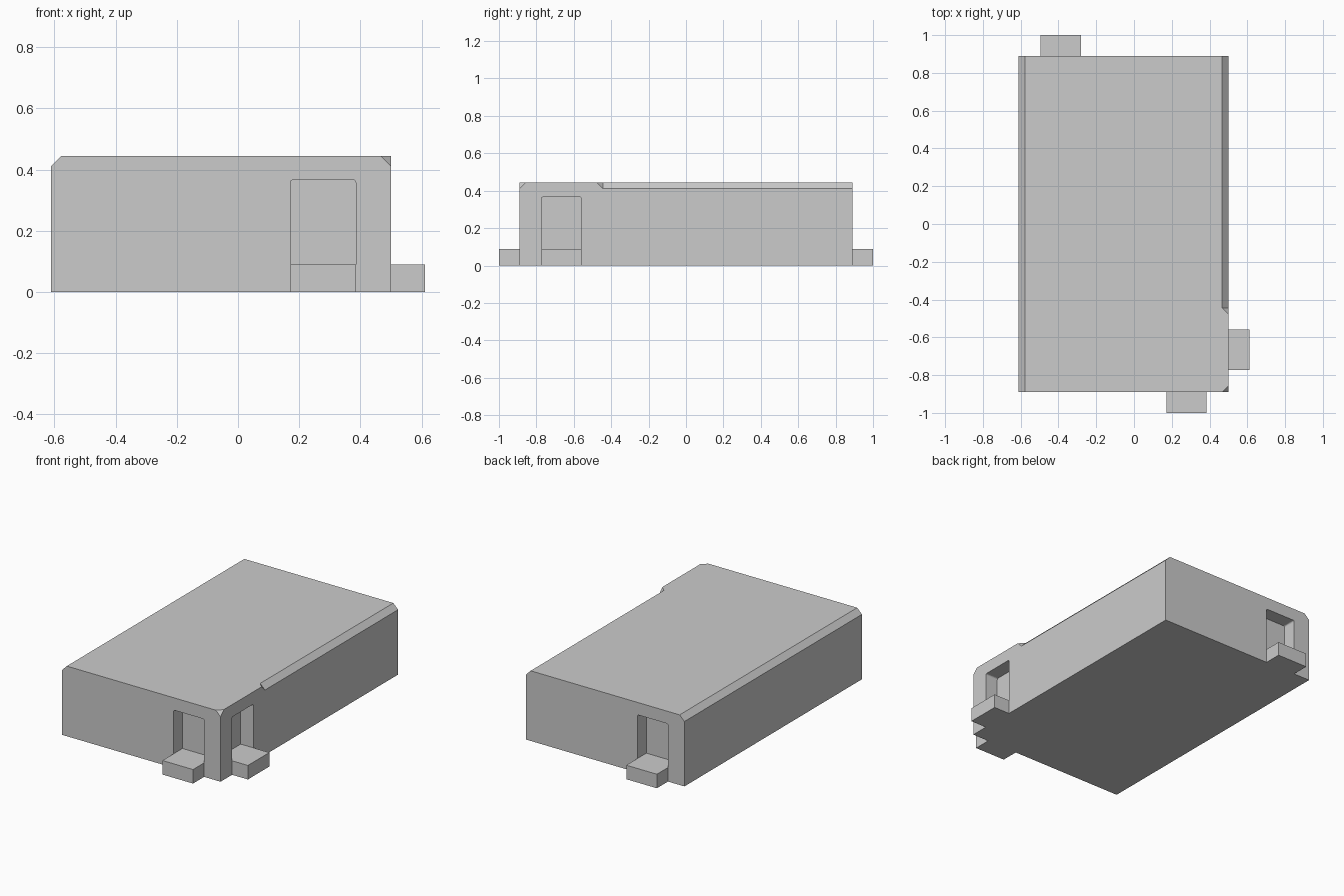
import bpy, bmesh, math
from mathutils import Matrix, Vector

if "Cube" in bpy.data.objects:
    bpy.data.objects.remove(bpy.data.objects["Cube"])

U = 1 / 9                      # building module
X0, X1 = -5.5 * U, 4.5 * U     # side walls
Y = 8 * U                      # front and back walls
H = 4 * U                      # roof height
C = 0.3 * U                    # roof edge chamfer
E = 0.02                       # cutter overshoot
DEPTH, HALF = 0.8 * U, 0.107   # doorway recess depth and half width
DOOR_TOP, STEP_H, R = 0.366, 0.8 * U, 0.009

grey = bpy.data.materials.new("plain grey")
grey.diffuse_color = (0.6, 0.6, 0.6, 1)
grey.use_nodes = True
grey.node_tree.nodes["Principled BSDF"].inputs["Base Color"].default_value = grey.diffuse_color


def hull(name, points, matrix=Matrix(), cutter=False):
    bm = bmesh.new()
    for p in points:
        bm.verts.new(matrix @ Vector(p))
    bmesh.ops.convex_hull(bm, input=bm.verts[:])
    bmesh.ops.dissolve_limit(bm, angle_limit=0.01, verts=bm.verts[:], edges=bm.edges[:])
    bmesh.ops.recalc_face_normals(bm, faces=bm.faces[:])
    me = bpy.data.meshes.new(name)
    bm.to_mesh(me)
    bm.free()
    me.materials.append(grey)
    ob = bpy.data.objects.new(name, me)
    bpy.context.collection.objects.link(ob)
    ob.hide_render = cutter
    return ob


def box(x0, x1, y0, y1, z0, z1):
    return [(x, y, z) for x in (x0, x1) for y in (y0, y1) for z in (z0, z1)]


# Main building block
body = hull("building_body", box(X0, X1, -Y, Y, 0, H))
cutters = []


def edge_triangle(x, s, y):
    """Section of a chamfer cut along a roof edge; s points outward."""
    return [(x + s * E, y, H + E), (x + s * E, y, H - C - E), (x - s * (C + E), y, H + E)]


# Left roof edge chamfer, full length
cutters.append(hull("left_edge_cutter",
                    edge_triangle(X0, -1, -Y - E) + edge_triangle(X0, -1, Y + E), cutter=True))

# Right roof edge chamfer, stopping at a slanted end behind the side door
ys = -4 * U
cutters.append(hull("right_edge_cutter",
                    edge_triangle(X1, 1, ys) + edge_triangle(X1, 1, Y + E)
                    + [(X1 + E, ys - C - 2 * E, H + E)], cutter=True))

# Clipped front right roof corner
k = C + 3 * E
cx, cy, cz = X1 + E, -Y - E, H + E
cutters.append(hull("corner_cutter",
                    [(cx, cy, cz), (cx - k, cy, cz), (cx, cy + k, cz), (cx, cy, cz - k)],
                    cutter=True))

# Doorway outline with slightly rounded upper corners
outline = [(-HALF, -E), (HALF, -E)]
for s in (1, -1):
    for i in range(4):
        a = math.radians(30 * i)
        outline.append((s * (HALF - R + R * math.cos(a)), DOOR_TOP - R + R * math.sin(a)))

# Each doorway: recess in the wall and a step that fills its foot and juts out
for name, pos, turn in (("front", (2.5 * U, -Y, 0), 0),
                        ("right", (X1, -6 * U, 0), 90),
                        ("back", (-3.5 * U, Y, 0), 180)):
    m = Matrix.Translation(pos) @ Matrix.Rotation(math.radians(turn), 4, 'Z')
    cutters.append(hull(name + "_door_cutter",
                        [(x, y, z) for y in (-E, DEPTH) for x, z in outline], m, True))
    hull(name + "_door_step", box(-HALF, HALF, -U, DEPTH, 0, STEP_H), m)

# Apply the cuts to the building, then remove the cutters
for c in cutters:
    mod = body.modifiers.new(c.name, 'BOOLEAN')
    mod.operation, mod.solver, mod.object = 'DIFFERENCE', 'EXACT', c
bpy.context.view_layer.objects.active = body
for mod in list(body.modifiers):
    bpy.ops.object.modifier_apply(modifier=mod.name)
for c in cutters:
    bpy.data.objects.remove(c)
